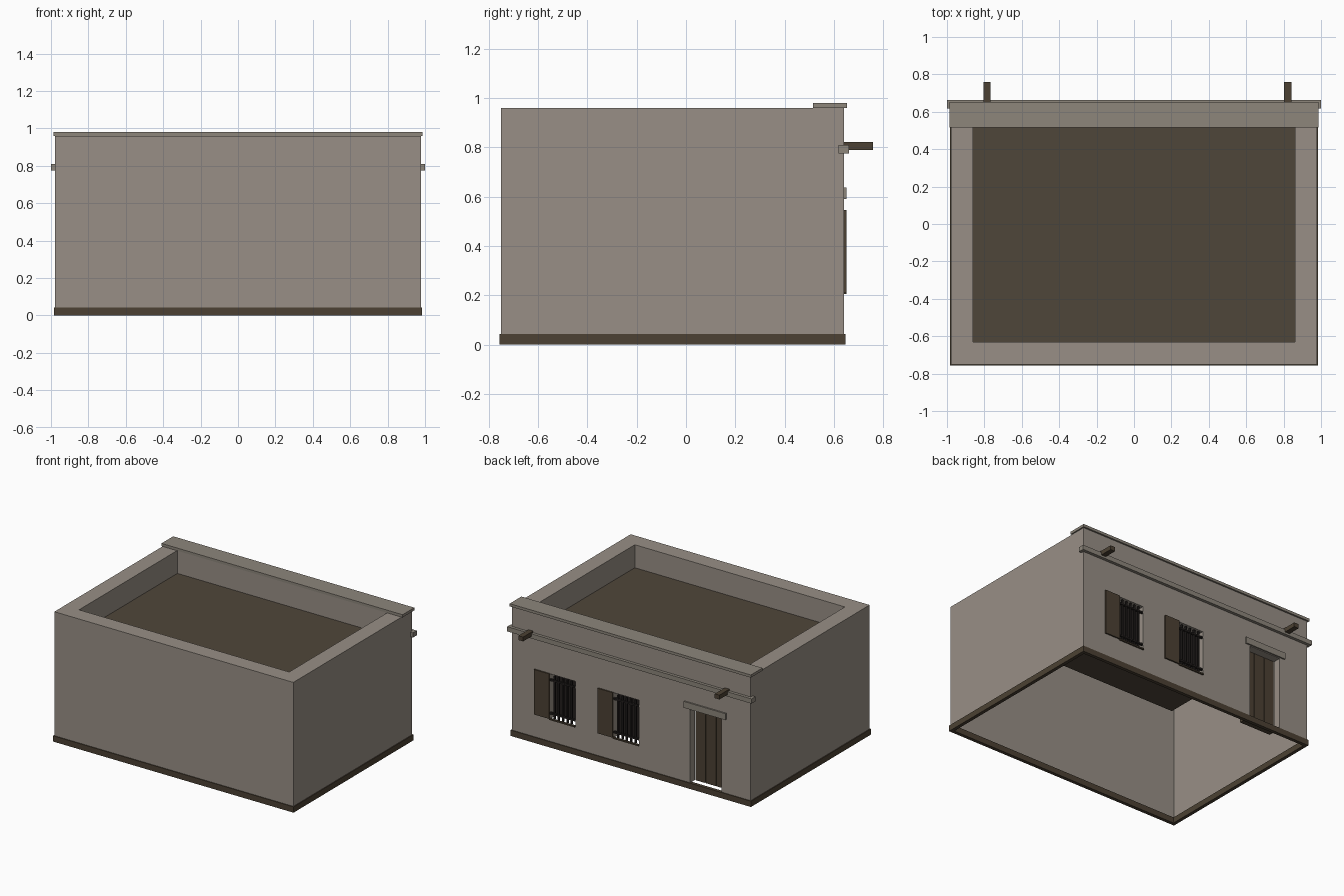
import bpy, bmesh

if "Cube" in bpy.data.objects:
    bpy.data.objects.remove(bpy.data.objects["Cube"])


def material(name, rgb):
    m = bpy.data.materials.new(name)
    m.diffuse_color = (*rgb, 1)
    m.use_nodes = True
    m.node_tree.nodes["Principled BSDF"].inputs["Base Color"].default_value = m.diffuse_color
    return m


PLASTER = material("plaster", (0.314, 0.275, 0.238))
TRIM = material("stone_trim", (0.266, 0.238, 0.198))
ROOF = material("earth_roof", (0.078, 0.061, 0.042))
WOOD = material("dark_wood", (0.072, 0.053, 0.033))
IRON = material("black_iron", (0.016, 0.013, 0.012))


def finish(name, bm, mat):
    me = bpy.data.meshes.new(name)
    bm.to_mesh(me)
    bm.free()
    me.materials.append(mat)
    ob = bpy.data.objects.new(name, me)
    bpy.context.collection.objects.link(ob)
    return ob


def add_box(bm, x, y, z):
    vs = bmesh.ops.create_cube(bm, size=1)["verts"]
    for v in vs:
        v.co = [(a + b) / 2 + c * (b - a) for (a, b), c in zip((x, y, z), v.co)]


def boxes(name, mat, *specs):
    bm = bmesh.new()
    for s in specs:
        add_box(bm, *s)
    return finish(name, bm, mat)


def quad(bm, *pts):
    bm.faces.new([bm.verts.new(p) for p in pts])


# Main dimensions
WX, Y0, Y1, TOP = 0.978, -0.75, 0.64, 0.96      # outer walls
IX, IY0, IY1, RZ = 0.86, -0.63, 0.52, 0.79      # parapet inside and roof
DEPTH = 0.06                                    # reveal depth
DOOR = (-0.738, -0.48, 0.04, 0.585)
WINDOWS = [(0.457, 0.668, 0.205, 0.542), (-0.065, 0.146, 0.205, 0.542)]
OPENINGS = [DOOR] + WINDOWS

# Wall shell: three plain walls, open underneath
bm = bmesh.new()
quad(bm, (-WX, Y0, 0), (WX, Y0, 0), (WX, Y0, TOP), (-WX, Y0, TOP))
quad(bm, (WX, Y0, 0), (WX, Y1, 0), (WX, Y1, TOP), (WX, Y0, TOP))
quad(bm, (-WX, Y1, 0), (-WX, Y0, 0), (-WX, Y0, TOP), (-WX, Y1, TOP))

# Entrance wall: grid cells, leaving out the openings
xs = sorted({-WX, WX, *[o[0] for o in OPENINGS], *[o[1] for o in OPENINGS]})
zs = sorted({0, TOP, *[o[2] for o in OPENINGS], *[o[3] for o in OPENINGS]})
for xa, xb in zip(xs, xs[1:]):
    for za, zb in zip(zs, zs[1:]):
        cx, cz = (xa + xb) / 2, (za + zb) / 2
        if not any(a < cx < b and c < cz < d for a, b, c, d in OPENINGS):
            quad(bm, (xb, Y1, za), (xa, Y1, za), (xa, Y1, zb), (xb, Y1, zb))

# Reveals at the sides and head of each opening
YR = Y1 - DEPTH
for a, b, c, d in OPENINGS:
    quad(bm, (a, Y1, c), (a, YR, c), (a, YR, d), (a, Y1, d))
    quad(bm, (b, YR, c), (b, Y1, c), (b, Y1, d), (b, YR, d))
    quad(bm, (a, Y1, d), (a, YR, d), (b, YR, d), (b, Y1, d))

# Parapet top and inner faces
outer = [(-WX, Y0), (WX, Y0), (WX, Y1), (-WX, Y1)]
inner = [(-IX, IY0), (IX, IY0), (IX, IY1), (-IX, IY1)]
for i in range(4):
    j = (i + 1) % 4
    quad(bm, (*outer[i], TOP), (*outer[j], TOP), (*inner[j], TOP), (*inner[i], TOP))
    quad(bm, (*inner[i], TOP), (*inner[j], TOP), (*inner[j], RZ), (*inner[i], RZ))
bmesh.ops.remove_doubles(bm, verts=bm.verts, dist=1e-5)
finish("walls", bm, PLASTER)

# Sunken flat roof
boxes("roof", ROOF, ((-IX, IX), (IY0, IY1), (RZ - 0.006, RZ)))

# Plinth strip around the foot of the walls
PX, PY0, PY1, T = 0.984, -0.756, 0.646, 0.025
boxes("plinth", WOOD,
      ((-PX, PX), (PY0, PY0 + T), (0, 0.043)),
      ((-PX, PX), (PY1 - T, PY1), (0, 0.043)),
      ((-PX, -PX + T), (PY0 + T, PY1 - T), (0, 0.043)),
      ((PX - T, PX), (PY0 + T, PY1 - T), (0, 0.043)))

# Coping, string course and door lintel
boxes("coping", TRIM, ((-0.987, 0.987), (0.515, 0.652), (TOP, 0.98)))
boxes("string_course", TRIM, ((-1.0, 1.0), (0.618, 0.662), (0.775, 0.81)))
boxes("door_lintel", TRIM, ((-0.778, -0.437), (0.6, 0.651), (0.59, 0.637)))

# Projecting roof beams
for i, x in enumerate((-0.785, 0.822)):
    boxes(f"roof_beam_{i + 1}", WOOD, ((x - 0.019, x + 0.019), (0.6, 0.758), (0.79, 0.822)))

# Door made of three planks
a, b, c, d = DOOR
w = (b - a) / 3
boxes("door", WOOD, *[((a + i * w + 0.002, a + (i + 1) * w - 0.002),
                       (YR - 0.04, YR), (c, d)) for i in range(3)],
      ((a, b), (YR - 0.045, YR - 0.006), (c, d)))

# Windows: pane, grille, sill strip and open shutter
for n, (a, b, c, d) in enumerate(WINDOWS, 1):
    boxes(f"window_pane_{n}", IRON, ((a, b), (YR - 0.012, YR), (c + 0.01, d)))
    step = (b - a) / 6
    bars = [((a + k * step - 0.006, a + k * step + 0.006), (0.626, 0.638), (c + 0.008, d - 0.01))
            for k in range(1, 6)]
    rails = [((a, b), (0.625, 0.641), (z - 0.006, z + 0.006)) for z in (c + 0.045, d - 0.045)]
    boxes(f"window_grille_{n}", IRON, *bars, *rails)
    boxes(f"window_sill_{n}", WOOD, ((a, b), (0.636, 0.65), (c, c + 0.01)))
    boxes(f"shutter_{n}", WOOD, ((b, b + 0.122), (0.638, 0.65), (0.212, 0.545)))
